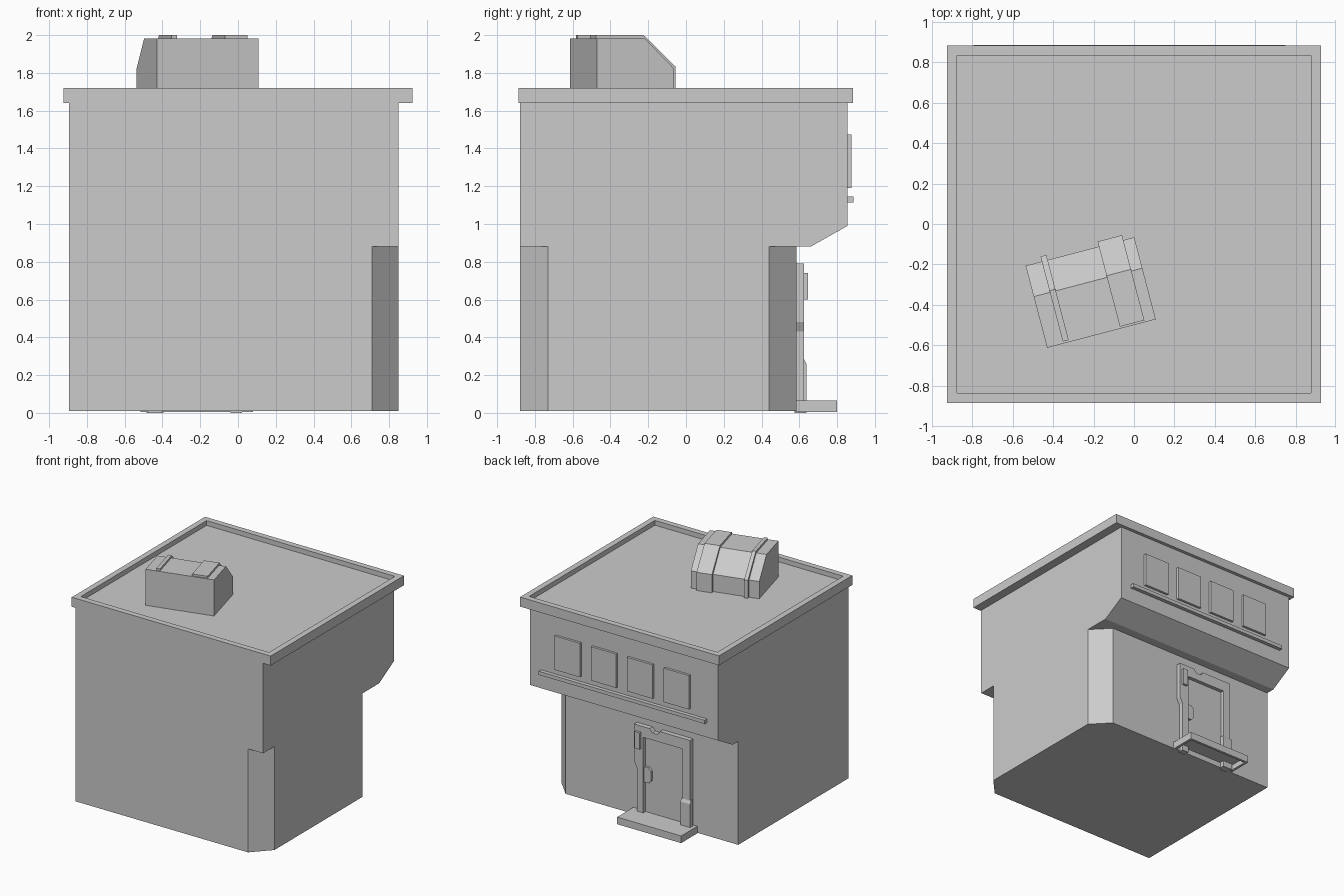
import bpy, bmesh
from mathutils import Matrix, Vector
from math import radians

if "Cube" in bpy.data.objects:
    bpy.data.objects.remove(bpy.data.objects["Cube"], do_unlink=True)

GREY = (0.6, 0.6, 0.6, 1)
plaster = bpy.data.materials.new("plain_grey")
plaster.use_nodes = True
plaster.diffuse_color = GREY
plaster.node_tree.nodes["Principled BSDF"].inputs["Base Color"].default_value = GREY


def finish(name, bm, matrix=None):
    bmesh.ops.recalc_face_normals(bm, faces=bm.faces)
    mesh = bpy.data.meshes.new(name)
    bm.to_mesh(mesh)
    bm.free()
    mesh.materials.append(plaster)
    obj = bpy.data.objects.new(name, mesh)
    bpy.context.collection.objects.link(obj)
    if matrix:
        obj.matrix_world = matrix
    return obj


def prism(name, points, axis, start, end, matrix=None):
    """Extrude a flat outline along one axis."""
    bm = bmesh.new()
    verts = []
    for p in points:
        co = list(p)
        co.insert("xyz".index(axis), start)
        verts.append(bm.verts.new(co))
    face = bm.faces.new(verts)
    step = Vector([end - start if a == axis else 0 for a in "xyz"])
    top = bmesh.ops.extrude_face_region(bm, geom=[face], use_keep_orig=True)["geom"]
    bmesh.ops.translate(bm, vec=step, verts=[g for g in top if isinstance(g, bmesh.types.BMVert)])
    return finish(name, bm, matrix)


def box(name, low, high, recess=None):
    """Box; recess = (side, rim, depth) sinks its top (1) or bottom (-1)."""
    bm = bmesh.new()
    bmesh.ops.create_cube(bm, size=1)
    for v in bm.verts:
        v.co = Vector([low[i] if v.co[i] < 0 else high[i] for i in range(3)])
    bm.normal_update()
    if recess:
        side, rim, depth = recess
        face = next(f for f in bm.faces if f.normal.z * side > 0.9)
        bmesh.ops.inset_region(bm, faces=[face], thickness=rim)
        sunk = bmesh.ops.extrude_discrete_faces(bm, faces=[face])["faces"][0]
        bmesh.ops.translate(bm, vec=(0, 0, -side * depth), verts=sunk.verts)
    return finish(name, bm)


# Building: chamfered ground floor and overhanging upper floor
LEFT, RIGHT, FRONT, BACK, WALL = 0.85, -0.895, -0.88, 0.855, 0.585
prism("ground_floor", [(RIGHT, FRONT), (0.71, FRONT), (LEFT, -0.73),
                       (LEFT, 0.44), (0.71, WALL), (RIGHT, WALL)], "z", 0.01, 0.88)
prism("upper_floor", [(FRONT, 0.88), (FRONT, 1.64), (BACK, 1.64),
                      (BACK, 0.99), (0.66, 0.88)], "x", RIGHT, LEFT)
box("roof_parapet", (-0.925, -0.887, 1.64), (0.925, 0.883, 1.72), (1, 0.07, 0.04))

# Window row and sill
for i in range(4):
    x = 0.493 - 0.338 * i
    box(f"window_{i + 1}", (x - 0.118, BACK - 0.01, 1.19), (x + 0.118, 0.875, 1.475))
box("window_sill", (-0.795, BACK - 0.01, 1.115), (0.75, 0.887, 1.145))

# Doorway
prism("door_frame", [(0.02, 0), (0.02, 0.43), (0.045, 0.48), (0.045, 0.79),
                     (-0.1, 0.79), (-0.125, 0.76), (-0.17, 0.76), (-0.195, 0.79),
                     (-0.475, 0.79), (-0.475, 0), (-0.405, 0), (-0.405, 0.7),
                     (-0.04, 0.7), (-0.04, 0)], "y", WALL - 0.01, 0.625)
box("door_panel", (-0.41, WALL - 0.01, 0.03), (-0.03, 0.594, 0.71))
prism("door_handle", [(-0.04, 0.32), (-0.08, 0.32), (-0.105, 0.345), (-0.105, 0.425),
                      (-0.08, 0.45), (-0.04, 0.45)], "y", WALL, 0.615)
box("door_keypad", (-0.02, 0.61, 0.6), (0.025, 0.645, 0.74))
prism("frame_foot", [(0.6, 0), (0.637, 0), (0.637, 0.26), (0.625, 0.285), (0.6, 0.285)],
      "x", -0.485, -0.395)
box("door_step", (-0.515, WALL - 0.01, 0.005), (0.08, 0.8, 0.065), (-1, 0.03, 0.045))

# Rooftop vent with two raised straps, turned on the roof
turn = Matrix.Translation((-0.43, -0.613, 0)) @ Matrix.Rotation(radians(14.7), 4, "Z")


def hood(name, start, end, front, grow):
    prism(name, [(front, 1.67), (front, 1.983 + grow), (0.262 + grow / 2, 1.983 + grow),
                 (0.42 + 1.5 * grow, 1.825 + grow / 2), (0.42 + 1.5 * grow, 1.67)],
          "x", start, end, turn)


hood("roof_vent", 0, 0.556, 0, 0)
hood("narrow_strap", 0.083, 0.113, 0.01, 0.017)
hood("wide_strap", 0.375, 0.5, 0.01, 0.017)
